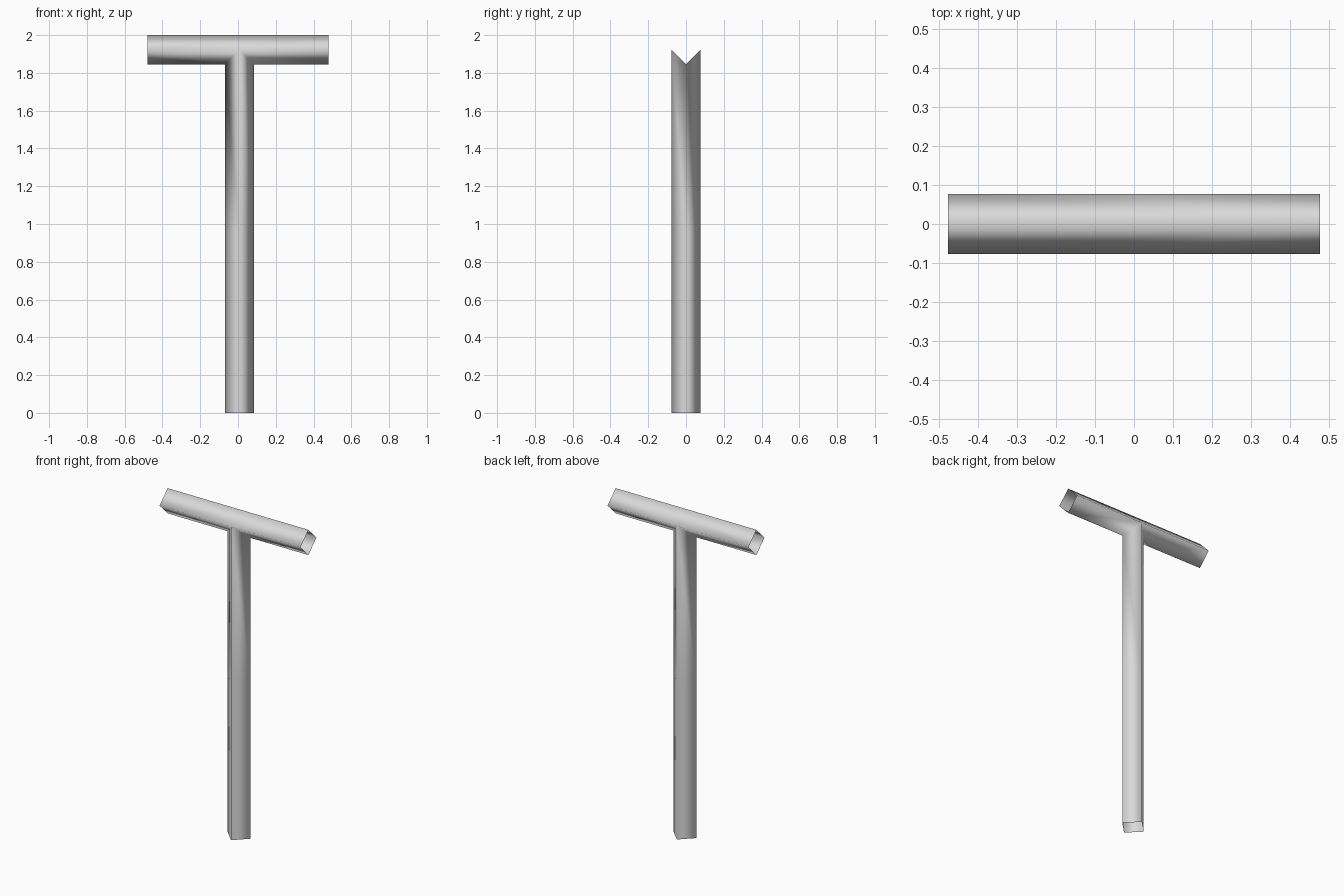
import bpy, bmesh

cube = bpy.data.objects.get("Cube")
if cube:
    bpy.data.objects.remove(cube, do_unlink=True)

R = 0.0775          # corner radius of the four-sided tubes
AXIS_Z = 2 - R      # height of the crossbar axis
HALF = 0.478        # half length of the crossbar
POST_X = 0.0075     # post sits slightly off centre

# Single grey material
grey = bpy.data.materials.new("light_grey")
grey.use_nodes = True
colour = (0.7, 0.7, 0.7, 1)
grey.diffuse_color = colour
grey.node_tree.nodes["Principled BSDF"].inputs["Base Color"].default_value = colour

bm = bmesh.new()


def bar_ring(x):
    """Open diamond end of the crossbar: top, front, bottom, back."""
    corners = ((0, R), (-R, 0), (0, -R), (R, 0))
    return [bm.verts.new((x, y, AXIS_Z + z)) for y, z in corners]


def post_ring(z_sides, z_faces):
    """Diamond ring of the post: left end, front, right end, back."""
    corners = ((-R, 0, z_sides), (0, -R, z_faces), (R, 0, z_sides), (0, R, z_faces))
    return [bm.verts.new((POST_X + x, y, z)) for x, y, z in corners]


# Crossbar ends and the saddle-shaped joint with the post
a_top, a_front, a_bottom, a_back = bar_ring(-HALF)
b_top, b_front, b_bottom, b_back = bar_ring(HALF)
joint = post_ring(AXIS_Z - R, AXIS_Z)
j_a, j_front, j_b, j_back = joint

# Crossbar sides, notched below where the post enters
for a_side, j_side, b_side in ((a_front, j_front, b_front), (a_back, j_back, b_back)):
    bm.faces.new((a_top, a_side, j_side, b_side, b_top))
    bm.faces.new((a_side, a_bottom, j_a, j_side))
    bm.faces.new((j_side, j_b, b_bottom, b_side))

# Post, open at the bottom
rings = [joint, post_ring(0.96, 0.96), post_ring(0, 0)]
for upper, lower in zip(rings, rings[1:]):
    for i in range(4):
        k = (i + 1) % 4
        bm.faces.new((upper[i], lower[i], lower[k], upper[k]))

bmesh.ops.recalc_face_normals(bm, faces=bm.faces)
bm.normal_update()
# Make sure the shell faces outward
if max(bm.faces, key=lambda f: f.calc_center_median().z).normal.z < 0:
    bmesh.ops.reverse_faces(bm, faces=bm.faces)
for face in bm.faces:
    face.smooth = True

mesh = bpy.data.meshes.new("post_and_crossbar")
bm.to_mesh(mesh)
bm.free()
mesh.materials.append(grey)
bpy.context.collection.objects.link(bpy.data.objects.new("post_and_crossbar", mesh))
